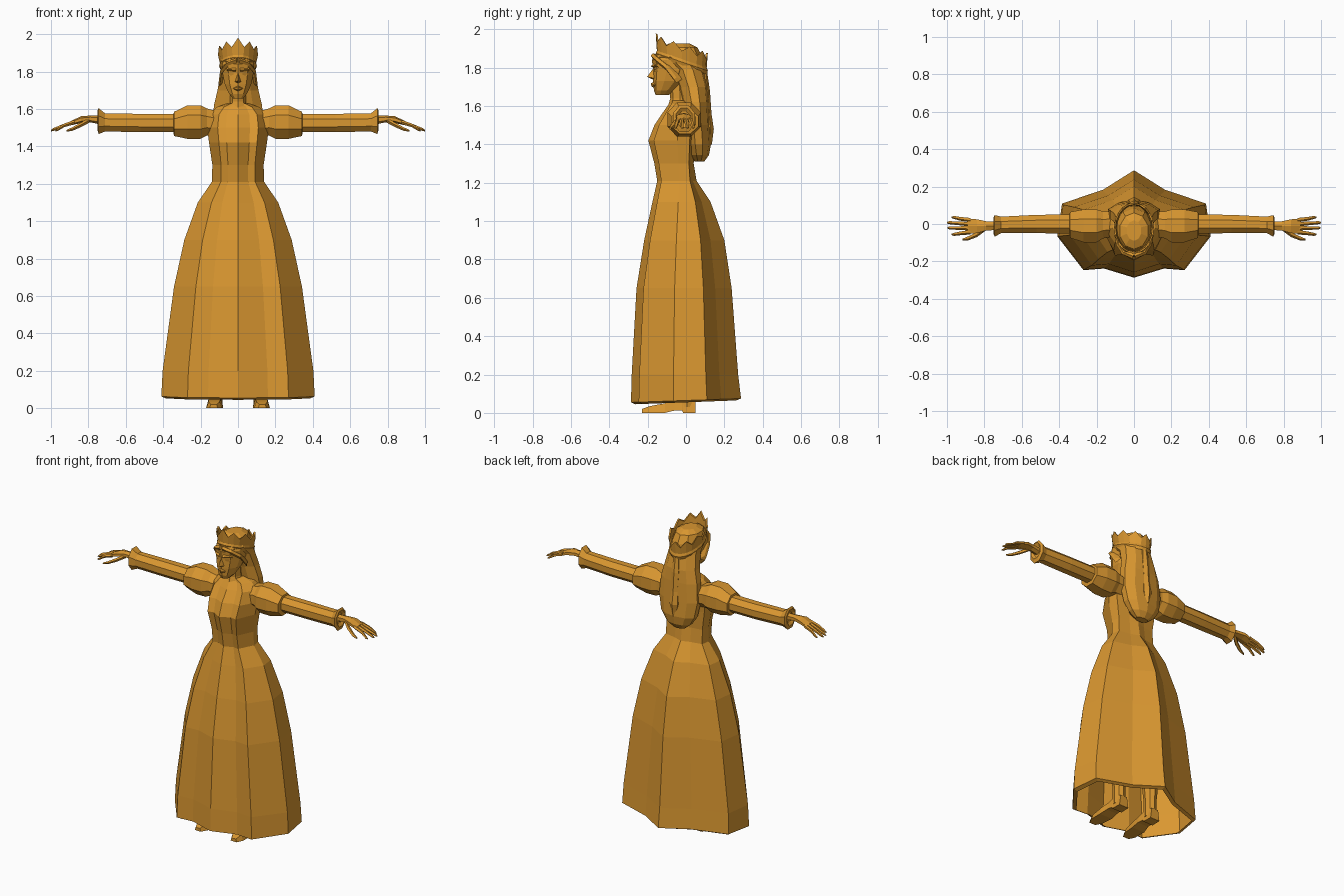
import bpy, bmesh, math

gold = bpy.data.materials.new("warm gold")
gold.diffuse_color = (0.70, 0.31, 0.03, 1)


def make(name, verts, faces):
    me = bpy.data.meshes.new(name)
    bm = bmesh.new()
    vs = [bm.verts.new(v) for v in verts]
    for f in faces:
        bm.faces.new([vs[i] for i in f])
    bmesh.ops.recalc_face_normals(bm, faces=bm.faces)
    bm.to_mesh(me)
    bm.free()
    me.materials.append(gold)
    ob = bpy.data.objects.new(name, me)
    bpy.context.collection.objects.link(ob)
    return ob


def loft(name, rings, start=True, end=True):
    """Skin a stack of equal-sized rings, optionally capped."""
    n = len(rings[0])
    faces = [(r * n + i, r * n + (i + 1) % n, (r + 1) * n + (i + 1) % n, (r + 1) * n + i)
             for r in range(len(rings) - 1) for i in range(n)]
    if start:
        faces.append(tuple(range(n)))
    if end:
        faces.append(tuple((len(rings) - 1) * n + i for i in range(n)))
    return make(name, [v for r in rings for v in r], faces)


def circle(n, turn=0.5):
    return [(math.cos(math.tau * (i + turn) / n), math.sin(math.tau * (i + turn) / n)) for i in range(n)]


def oval(z, hw, y0, y1, n=10, turn=0.0):
    """Horizontal ring from half width and front/back limits, one corner facing front."""
    return [(-hw * s, (y0 + y1) / 2 - (y1 - y0) / 2 * c, z) for c, s in circle(n, turn)]


def limb(name, pts, side, n=8):
    """Tube along x; points are x, y, z, half depth, half height."""
    return loft(name, [[(side * x, y + ry * c, z + rz * s) for c, s in circle(n)]
                       for x, y, z, ry, rz in pts])


# --- gown: one pleated outline scaled at each height
half = [(0, -1), (.16, -.83), (.27, -.86), (.41, -.23), (.385, .38), (.165, .64), (0, 1)]
outline = half + [(-x, y) for x, y in half[-2:0:-1]]


def gown_ring(z, width, front, back, drop=0.0):
    k = width / .41
    return [(x * k, y * (front if y < 0 else back), z + drop * y) for x, y in outline]


skirt = [gown_ring(.055, .385, .265, .262, .01), gown_ring(.065, .41, .287, .287, .01),
         gown_ring(.20, .403, .283, .272), gown_ring(.65, .342, .258, .238),
         gown_ring(.90, .287, .218, .20), gown_ring(1.10, .215, .175, .128),
         gown_ring(1.21, .14, .15, .055)]
loft("skirt", skirt, False, False)
bodice = [gown_ring(1.21, .14, .15, .055), gown_ring(1.30, .137, .165, .04),
          gown_ring(1.42, .155, .196, .05), gown_ring(1.50, .165, .165, .065),
          gown_ring(1.57, .155, .118, .07), gown_ring(1.61, .115, .09, .06),
          gown_ring(1.63, .055, .08, .03)]
loft("bodice", bodice, False, True)

# --- neck and head
loft("neck", [oval(1.58, .052, -.10, .03, 8), oval(1.64, .042, -.082, .02, 8),
              oval(1.74, .042, -.09, .02, 8)])
loft("head", [oval(1.657, .028, -.158, -.09), oval(1.68, .05, -.167, -.06),
              oval(1.73, .074, -.172, .0), oval(1.79, .087, -.172, .04),
              oval(1.84, .09, -.178, .05), oval(1.90, .07, -.14, .04)])

# --- face details
make("nose", [(0, -.168, 1.80), (-.017, -.163, 1.745), (.017, -.163, 1.745), (0, -.203, 1.752), (0, -.165, 1.735)],
     [(0, 1, 3), (0, 3, 2), (1, 4, 3), (4, 2, 3)])
make("lips", [(-.028, -.162, 1.71), (.028, -.162, 1.71), (0, -.184, 1.718), (0, -.18, 1.702),
              (0, -.165, 1.727), (0, -.163, 1.692)],
     [(0, 2, 4), (4, 2, 1), (0, 3, 2), (2, 3, 1), (0, 5, 3), (3, 5, 1)])
for s in (-1, 1):
    make("brow", [(s * .012, -.172, 1.818), (s * .062, -.142, 1.823), (s * .060, -.155, 1.812),
                  (s * .012, -.184, 1.808), (s * .060, -.142, 1.802), (s * .012, -.170, 1.800)],
         [(0, 1, 2, 3), (3, 2, 4, 5)])
    make("eye", [(s * .018, -.168, 1.787), (s * .038, -.167, 1.796), (s * .058, -.146, 1.787),
                 (s * .038, -.163, 1.778)], [(0, 1, 2, 3)])

# --- long hair with a pointed hanging end, and locks framing the forehead
loft("long_hair", [oval(1.31, .045, .045, .095), oval(1.345, .09, .02, .12),
                   oval(1.40, .125, .005, .13), oval(1.50, .145, -.005, .125),
                   oval(1.62, .135, -.02, .12), oval(1.70, .115, -.04, .115),
                   oval(1.79, .10, -.075, .095), oval(1.855, .097, -.165, .085),
                   oval(1.905, .078, -.135, .06), oval(1.925, .04, -.09, .02)])
for s in (-1, 1):
    loft("front_lock", [[(s * x, y, z), (s * (x + .006), y - .012, z - .012),
                         (s * x, y, z - .03), (s * (x - .015), y + .03, z - .01)]
                        for x, y, z in ((.005, -.172, 1.875), (.058, -.15, 1.855),
                                        (.09, -.10, 1.815), (.098, -.05, 1.75))])
# ridged tress down the back
loft("back_tress", [oval(z, w, .08, y, 6) for z, w, y in
                    ((1.40, .01, .135), (1.48, .035, .145), (1.56, .025, .133), (1.68, .03, .125), (1.78, .02, .11))])


# --- tilted crown with ten points
def crown_ring(z, hw, hl, spikes=0.0):
    out = []
    for i, (c, s) in enumerate(circle(20, 0)):
        y = -.022 - hl * c
        tip = 0 if i % 2 else spikes * (1.3 if i == 0 else 1)
        out.append((hw * s, y, z - .34 * (y + .022) + tip))
    return out


loft("crown", [crown_ring(1.875, .091, .126), crown_ring(1.81, .093, .130),
               crown_ring(1.83, .101, .136), crown_ring(1.845, .097, .130),
               crown_ring(1.888, .107, .136, .036), crown_ring(1.886, .098, .126, .034),
               crown_ring(1.845, .089, .122)], False, False)

for s in (-1, 1):
    # --- sleeves
    limb("puff_sleeve", [(.10, 0, 1.52, .07, .07), (.165, -.005, 1.53, .078, .078),
                         (.20, -.01, 1.53, .095, .097), (.27, -.01, 1.53, .095, .097),
                         (.342, -.005, 1.52, .075, .07), (.345, 0, 1.522, .055, .053)], s)
    limb("long_sleeve", [(.34, 0, 1.525, .055, .053), (.52, 0, 1.525, .053, .053),
                         (.71, -.005, 1.528, .048, .052), (.745, -.01, 1.535, .062, .075),
                         (.752, -.01, 1.54, .045, .055), (.74, -.01, 1.54, .03, .035)], s)
    # --- hands
    limb("palm", [(.73, -.01, 1.54, .026, .024), (.79, -.01, 1.547, .028, .018),
                  (.84, -.012, 1.543, .043, .018), (.89, -.012, 1.525, .045, .012)], s, 6)
    for y0, y1, tip in ((.022, .036, .975), (.0, .008, 1.0), (-.022, -.02, .998), (-.043, -.055, .975)):
        limb("finger", [(.875, y0, 1.53, .013, .012), (.93, (y0 + y1) / 2, 1.512, .011, .010),
                        (tip - .012, y1, 1.49, .009, .008), (tip, y1, 1.484, .004, .004)], s, 5)
    limb("thumb", [(.795, -.022, 1.54, .015, .014), (.84, -.055, 1.515, .015, .013),
                   (.885, -.075, 1.493, .012, .010), (.918, -.083, 1.483, .005, .005)], s, 5)
    # --- legs and shoes
    loft("leg", [[(x + s * .12, y, z) for x, y, z in oval(z, r, -r, r + .01, 8)]
                 for z, r in ((.03, .036), (.14, .036), (.34, .055), (.60, .06))])
    loft("shoe", [[(s * .12 + s * o - w, y, z0), (s * .12 + s * o + w, y, z0),
                   (s * .12 + s * o + w * .7, y, z1), (s * .12 + s * o - w * .7, y, z1)]
                  for y, w, z0, z1, o in ((-.23, .022, 0, .02, .01), (-.19, .042, 0, .035, .008),
                                          (-.11, .046, 0, .05, .005), (-.06, .04, .012, .062, 0),
                                          (-.02, .036, .012, .075, 0), (-.015, .036, 0, .075, 0),
                                          (.05, .034, 0, .07, 0))])
